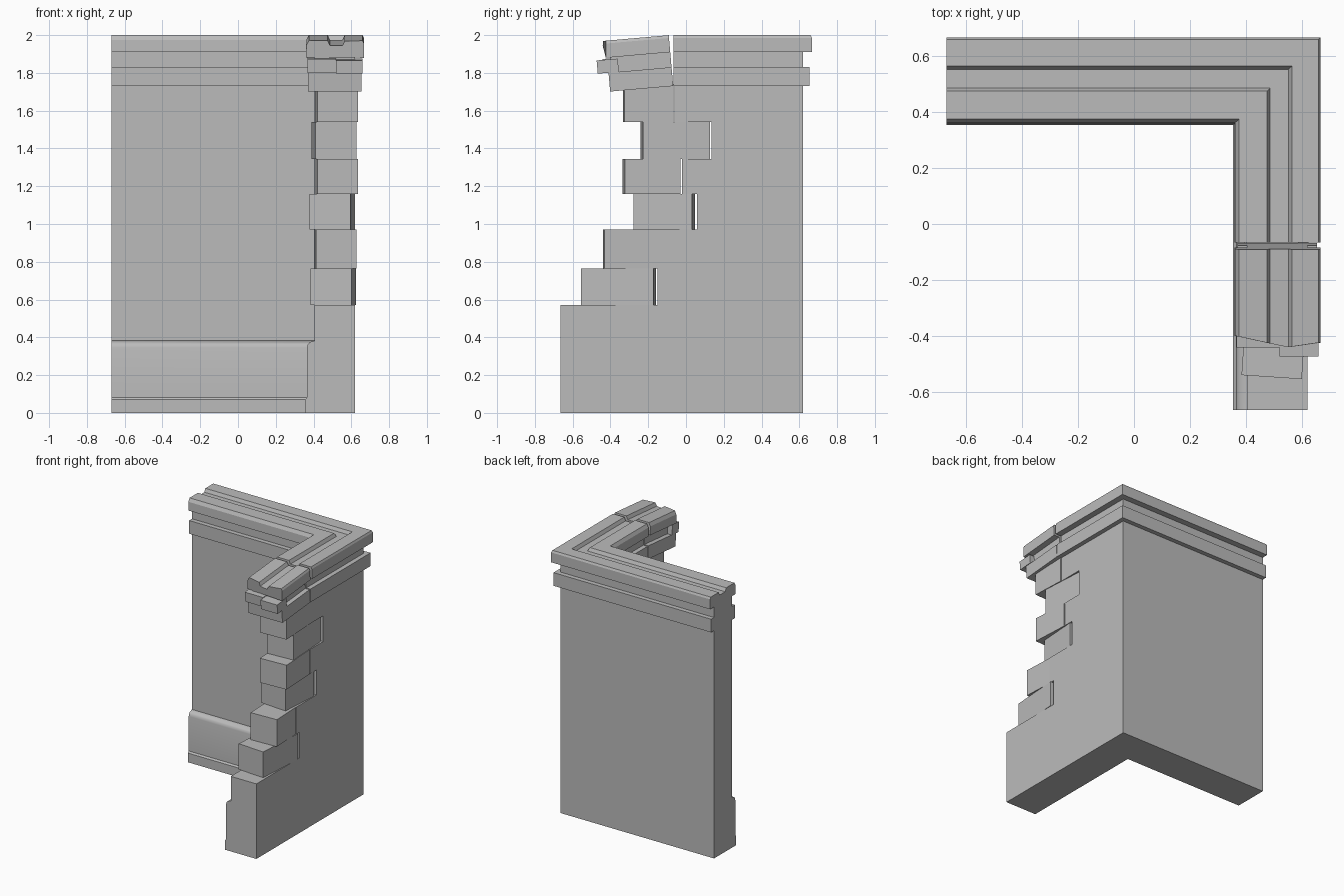
import bpy, bmesh
from math import radians
from mathutils import Matrix, Vector

old = bpy.data.objects.get("Cube")
if old:
    bpy.data.objects.remove(old, do_unlink=True)

GREY = 0.5
stone = bpy.data.materials.new("grey_stone")
stone.use_nodes = True
stone.diffuse_color = (GREY, GREY, GREY, 1)
stone.node_tree.nodes["Principled BSDF"].inputs["Base Color"].default_value = (GREY, GREY, GREY, 1)


def loft(name, rings, smooth=False):
    """Skin a row of matching closed rings and cap both ends."""
    bm = bmesh.new()
    loops = [[bm.verts.new(p) for p in ring] for ring in rings]
    for a, b in zip(loops, loops[1:]):
        for i in range(len(a)):
            j = (i + 1) % len(a)
            bm.faces.new((a[i], a[j], b[j], b[i]))
    bm.faces.new(loops[0])
    bm.faces.new(loops[-1])
    bmesh.ops.recalc_face_normals(bm, faces=bm.faces)
    mesh = bpy.data.meshes.new(name)
    bm.to_mesh(mesh)
    bm.free()
    mesh.materials.append(stone)
    obj = bpy.data.objects.new(name, mesh)
    bpy.context.collection.objects.link(obj)
    if smooth:
        bpy.ops.object.select_all(action='DESELECT')
        obj.select_set(True)
        bpy.context.view_layer.objects.active = obj
        bpy.ops.object.shade_smooth_by_angle(angle=radians(35))
    return obj


def corner_sweep(name, profile, front, smooth=False):
    """Run an (offset, height) section along the back leg and down the right leg."""
    return loft(name, [[(LEFT, u, z) for u, z in profile],
                       [(u, u, z) for u, z in profile],
                       [(u, front, z) for u, z in profile]], smooth)


def box(name, x, y, z):
    section = [(x[0], z[0]), (x[1], z[0]), (x[1], z[1]), (x[0], z[1])]
    return loft(name, [[(u, v, w) for u, w in section] for v in y])


LEFT, INNER, OUTER, FRONT = -0.67, 0.405, 0.62, -0.665

# back wall, then the side wall with its broken, stepped front edge
box("back_wall", (LEFT, INNER), (INNER, OUTER), (0, 1.9))
rows = [(0, FRONT), (0.57, -0.15), (0.765, -0.19), (0.97, 0.058),
        (1.16, -0.02), (1.345, 0.135), (1.54, -0.06)]
tops = [z for z, y in rows[1:]] + [1.9]
edge = [(y, h) for (z, y), top in zip(rows, tops) for h in (z, top)]
outline = edge + [(OUTER, 1.9), (OUTER, 0)]
loft("side_wall", [[(x, y, z) for y, z in outline] for x in (INNER, OUTER)])

# loose end stones: front, back, bottom, top, centre x, turn in degrees
stones = [(-0.548, -0.165, 0.57, 0.765, 0.505, -3.8),
          (-0.435, -0.18, 0.765, 0.97, 0.515, 2.5),
          (-0.272, 0.04, 0.97, 1.16, 0.498, -4),
          (-0.33, -0.035, 1.16, 1.345, 0.52, 3),
          (-0.235, 0.122, 1.345, 1.54, 0.508, 3.5),
          (-0.33, -0.07, 1.54, 1.74, 0.522, 2.5)]
for i, (y0, y1, z0, z1, cx, turn) in enumerate(stones):
    half = (y1 - y0) / 2
    s = box(f"end_stone_{i + 1}", (-0.108, 0.108), (-half, half), (z0, z1))
    s.location = (cx, (y0 + y1) / 2, 0)
    s.rotation_euler.z = radians(turn)

# skirting along the inside
skirting = [(INNER + 0.01, 0), (0.355, 0), (0.355, 0.07), (0.365, 0.082), (0.365, 0.345),
            (0.369, 0.362), (0.379, 0.374), (INNER, 0.382), (INNER + 0.01, 0.382)]
corner_sweep("skirting", skirting, FRONT, True)

# cornice: grooved cap, recessed neck, lower band
cap = [(0.36, 1.91), (0.362, 1.975), (0.375, 2.0), (0.475, 2.0), (0.487, 1.975),
       (0.553, 1.975), (0.565, 2.0), (0.66, 2.0), (0.667, 1.985), (0.667, 1.91)]
neck = [(INNER, 1.83), (INNER, 1.91), (OUTER, 1.91), (OUTER, 1.83)]
band = [(0.37, 1.73), (0.37, 1.83), (0.655, 1.83), (0.655, 1.73)]
for name, profile in (("cap", cap), ("neck", neck), ("band", band)):
    corner_sweep("cornice_" + name, profile, -0.067)

# broken length of cornice, sagging towards the front
PIVOT = Vector((0, -0.08, 1.87))
SAG = (Matrix.Translation(PIVOT) @ Matrix.Rotation(radians(5), 4, 'X')
       @ Matrix.Translation(-PIVOT))


def cap_end(x, z):
    """Blunt point on the broken cap, leaning back towards the top."""
    slope = 0.22 if x < 0.55 else 0.15
    return -0.44 + slope * abs(x - 0.55) + 0.1 * (z - 1.91)


broken = [loft("broken_cap", [[(x, -0.08, z) for x, z in cap],
                              [(x, cap_end(x, z), z) for x, z in cap]]),
          box("broken_neck", (INNER, OUTER), (-0.40, -0.08), (1.83, 1.91)),
          box("broken_band", (0.37, 0.655), (-0.415, -0.08), (1.73, 1.83)),
          box("broken_chip_inner", (0.367, 0.52), (-0.44, -0.36), (1.83, 1.905)),
          box("broken_chip_outer", (0.52, 0.66), (-0.472, -0.36), (1.83, 1.90))]
for part in broken:
    part.data.transform(SAG)
